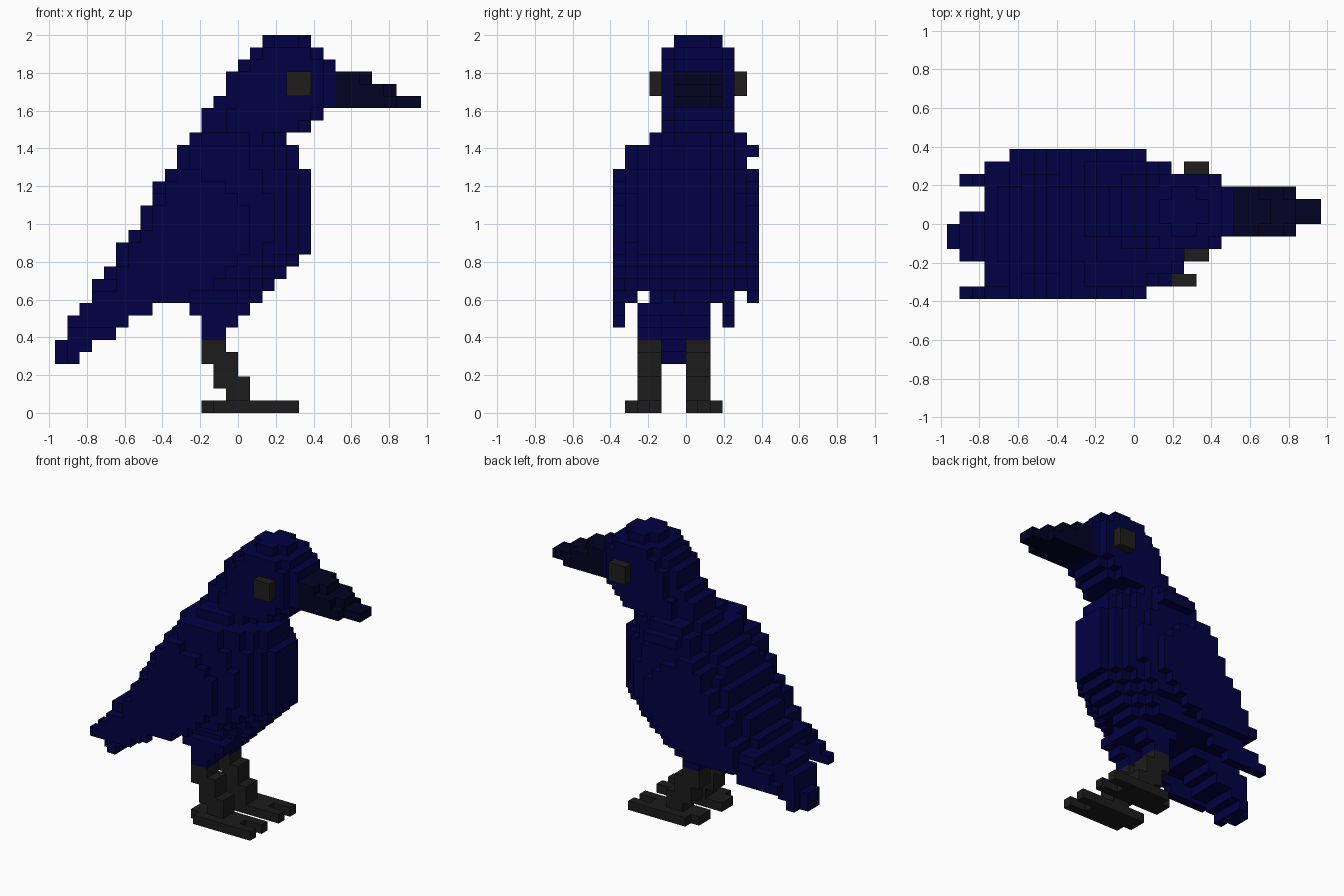
import bpy, bmesh

if "Cube" in bpy.data.objects:
    bpy.data.objects.remove(bpy.data.objects["Cube"])

V = 2 / 31  # edge of one block


def material(name, rgb):
    m = bpy.data.materials.new(name)
    m.use_nodes = True
    m.diffuse_color = (*rgb, 1)
    m.node_tree.nodes["Principled BSDF"].inputs["Base Color"].default_value = (*rgb, 1)
    return m


NAVY = material("navy feathers", (0.0003, 0.0003, 0.056))
BEAK = material("dark beak", (0.0006, 0.0008, 0.0165))
GREY = material("charcoal", (0.0115, 0.0115, 0.0115))
EYE = material("warm charcoal", (0.0130, 0.0126, 0.0112))


def box(i0, i1, j0, j1, k0, k1):
    """Set of blocks filling a box, upper limits excluded."""
    return {(i, j, k) for i in range(i0, i1) for j in range(j0, j1) for k in range(k0, k1)}


def layer(k, left, right, centre, half, back, front, power):
    """One horizontal layer, rounded behind 'back' and ahead of 'front'."""
    cells = set()
    for i in range(left, right):
        x = i + 0.5
        t = max(0, (x - front) / (right - front), (back - x) / (back - left))
        w = half * (1 - t ** power) ** (1 / power)
        cells |= {(i, j, k) for j in range(12) if abs(j + 0.5 - centre) <= w}
    return cells


# Corner offsets of each block side, counter-clockwise from outside
SIDES = {
    (1, 0, 0): ((1, 0, 0), (1, 1, 0), (1, 1, 1), (1, 0, 1)),
    (-1, 0, 0): ((0, 0, 0), (0, 0, 1), (0, 1, 1), (0, 1, 0)),
    (0, 1, 0): ((0, 1, 0), (0, 1, 1), (1, 1, 1), (1, 1, 0)),
    (0, -1, 0): ((0, 0, 0), (1, 0, 0), (1, 0, 1), (0, 0, 1)),
    (0, 0, 1): ((0, 0, 1), (1, 0, 1), (1, 1, 1), (0, 1, 1)),
    (0, 0, -1): ((0, 0, 0), (0, 1, 0), (1, 1, 0), (1, 0, 0)),
}


def build(name, cells, mat):
    """Turn blocks into a mesh made only of their outer sides."""
    bm = bmesh.new()
    verts = {}

    def vert(p):
        if p not in verts:
            verts[p] = bm.verts.new(((p[0] - 15) * V, (p[1] - 6) * V, p[2] * V))
        return verts[p]

    for c in sorted(cells):
        for d, corners in SIDES.items():
            if tuple(a + b for a, b in zip(c, d)) not in cells:
                bm.faces.new([vert(tuple(a + b for a, b in zip(c, o))) for o in corners])
    mesh = bpy.data.meshes.new(name)
    bm.to_mesh(mesh)
    bm.free()
    mesh.materials.append(mat)
    bpy.context.collection.objects.link(bpy.data.objects.new(name, mesh))


# Body: back edge, breast edge, centre and half width for each layer upward;
# the breast narrows toward its top and bottom
BODY = [(3, 17, 6.5, 3.5), (4, 18, 6, 4), (4, 19, 6, 5), (5, 20, 6, 5), (5, 21, 6, 5),
        (6, 21, 6, 5), (7, 21, 6, 5), (7, 21, 6, 5), (8, 21, 6, 5), (8, 21, 6, 5),
        (9, 21, 6, 5), (10, 20, 6, 5), (10, 20, 6, 5), (11, 19, 7, 4)]
body = box(11, 16, 2, 8, 8, 9) | box(3, 12, 1, 11, 10, 11) | box(12, 16, 11, 12, 21, 22)
for n, (l, r, c, h) in enumerate(BODY):
    power = 2.3 - 0.14 * max(0, abs(n - 6.5) - 1.5)
    body |= layer(n + 9, l, r, c, h, l + 2, 14, power)
build("body", body, NAVY)

# Head and neck, with a small rounded crown
HEAD = [(12, 21), (12, 22), (13, 23), (14, 23), (14, 23), (15, 23), (16, 22)]
head = layer(30, 17, 21, 7, 2, 19, 19, 2)
for n, (l, r) in enumerate(HEAD):
    head |= layer(n + 23, l, r, 7, 3, min(l + 6, 19), 18, 3)
build("head", head, NAVY)

# Beak: each layer longer than the one above, with a narrow end
beak = set()
for k, wide, tip in ((25, 28, 30), (26, 27, 28), (27, 25, 26)):
    beak |= box(23, wide, 5, 9, k, k + 1) | box(wide, tip, 6, 8, k, k + 1)
build("beak", beak, BEAK)

# Eyes
for name, j in (("right_eye", 3), ("left_eye", 10)):
    build(name, box(19, 21, j, j + 1, 26, 28), EYE)

# Wings: flat side plates whose front edge curves along the flank
FRONT = [11, 13, 14, 15, 16, 16, 16, 16, 15, 14, 12]
for name, j, tip in (("right_wing", 0, 0), ("left_wing", 11, 9)):
    wing = box(1, 6, tip, tip + 1, 7, 8) | box(2, 8, tip, tip + 1, 8, 9)
    for n, front in enumerate(FRONT):
        wing |= box(max(BODY[n][0] + 1, 5), front, j, j + 1, n + 9, n + 10)
    if j == 0:
        wing |= box(3, 11, 0, 2, 9, 10)
    build(name, wing, NAVY)

# Tail
TAIL = [(0, 2), (0, 3), (1, 5), (1, 6), (2, 8)]
tail = set()
for n, (l, r) in enumerate(TAIL):
    tail |= box(l, 1, 4, 6, n + 4, n + 5) | box(max(l, 1), r, 3, 7, n + 4, n + 5)
build("tail", tail, NAVY)

# Thighs, legs and feet
SHIN = [(14, 16), (13, 16), (13, 15), (12, 15), (12, 14)]
for side, j, outer, inner in (("right", 2, 1, 3), ("left", 6, 8, 6)):
    build(side + "_thigh", box(12, 14, j, j + 2, 6, 7) | box(12, 15, j, j + 2, 7, 8), NAVY)
    leg = set()
    for n, (l, r) in enumerate(SHIN):
        leg |= box(l, r, j, j + 2, n + 1, n + 2)
    build(side + "_leg", leg, GREY)
    middle = (outer + inner) // 2
    build(side + "_foot", box(13, 20, outer, outer + 1, 0, 1)
          | box(12, 18, middle, middle + 1, 0, 1)
          | box(12, 20, inner, inner + 1, 0, 1), GREY)
